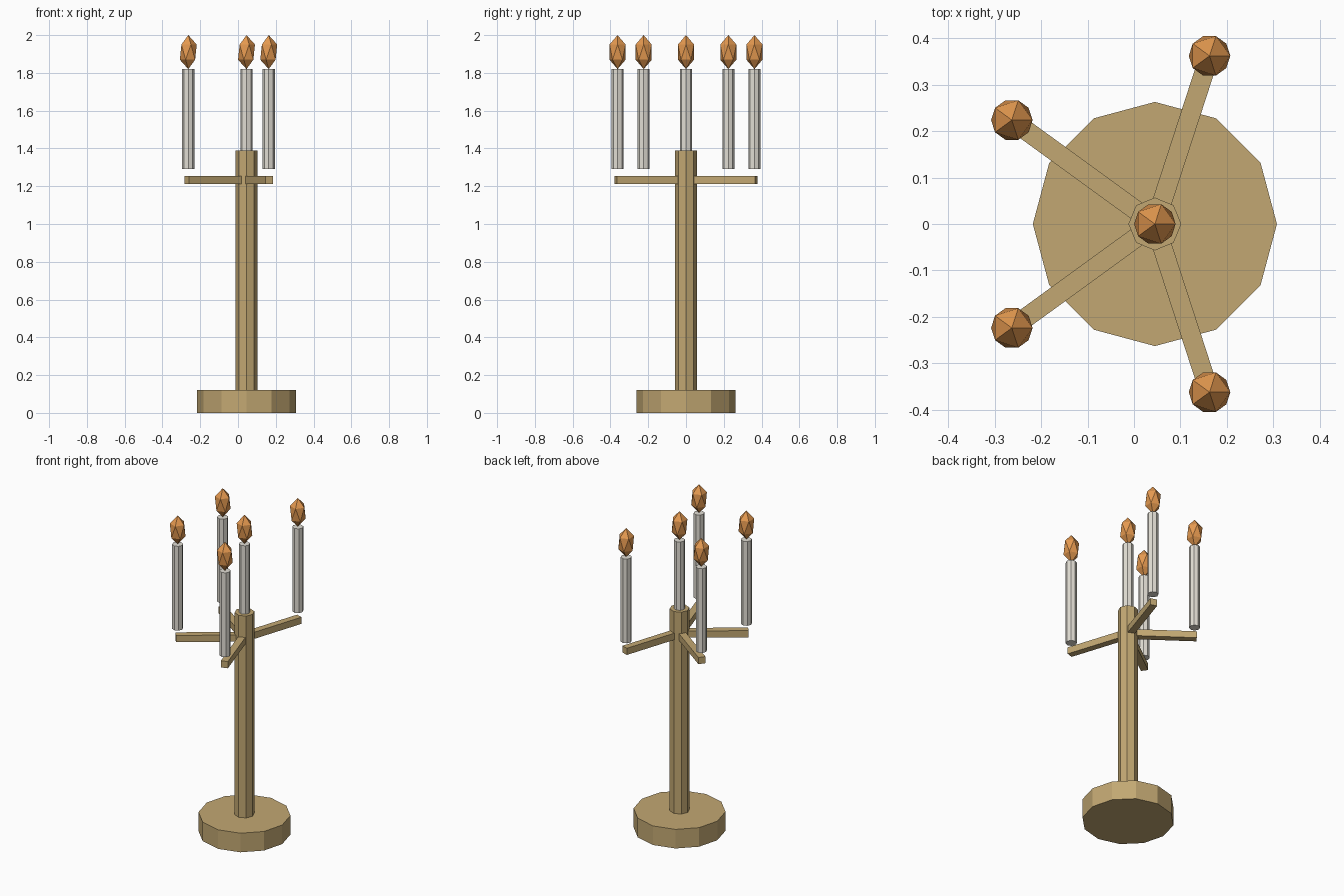
import bpy
from math import radians, cos, sin
from mathutils import Matrix

if "Cube" in bpy.data.objects:
    bpy.data.objects.remove(bpy.data.objects["Cube"], do_unlink=True)

CX = 0.045          # stem axis
REACH = 0.381       # candle distance from the stem
ARM_ANGLES = (72, 144, 216, 288)


def material(name, rgb):
    mat = bpy.data.materials.new(name)
    mat.use_nodes = True
    mat.diffuse_color = (*rgb, 1)
    mat.node_tree.nodes["Principled BSDF"].inputs["Base Color"].default_value = (*rgb, 1)
    return mat


brass = material("brass", (0.54, 0.39, 0.17))
wax = material("wax", (0.76, 0.73, 0.66))
fire = material("flame_orange", (0.78, 0.32, 0.08))


def finish(name, mat):
    obj = bpy.context.object
    obj.name = name
    obj.data.materials.append(mat)
    return obj


def prism(name, sides, radius, z0, z1, x, y, mat):
    # Upright prism with a corner on the x axis
    bpy.ops.mesh.primitive_cylinder_add(vertices=sides, radius=radius, depth=z1 - z0,
                                        location=(x, y, (z0 + z1) / 2))
    obj = finish(name, mat)
    obj.data.transform(Matrix.Rotation(radians(90), 4, 'Z'))


def candle(label, x, y):
    prism("candle_" + label, 8, 0.032, 1.29, 1.82, x, y, wax)
    bpy.ops.mesh.primitive_ico_sphere_add(subdivisions=1, radius=0.05, location=(x, y, 1.91))
    finish("flame_" + label, fire).data.transform(Matrix.Diagonal((1, 1, 1.8, 1)))


# Foot and stem
prism("base", 12, 0.263, 0, 0.12, CX, 0, brass)
prism("stem", 8, 0.057, 0.12, 1.39, CX, 0, brass)
candle("centre", CX, 0)

# Arms with their candles
for i, angle in enumerate(ARM_ANGLES, 1):
    a = radians(angle)
    bpy.ops.mesh.primitive_cube_add(size=1, location=(CX, 0, 1.234), rotation=(0, 0, a))
    arm = finish(f"arm_{i}", brass)
    arm.data.transform(Matrix.Diagonal((0.392, 0.042, 0.042, 1)) @ Matrix.Translation((0.5, 0, 0)))
    candle(str(i), CX + REACH * cos(a), REACH * sin(a))
